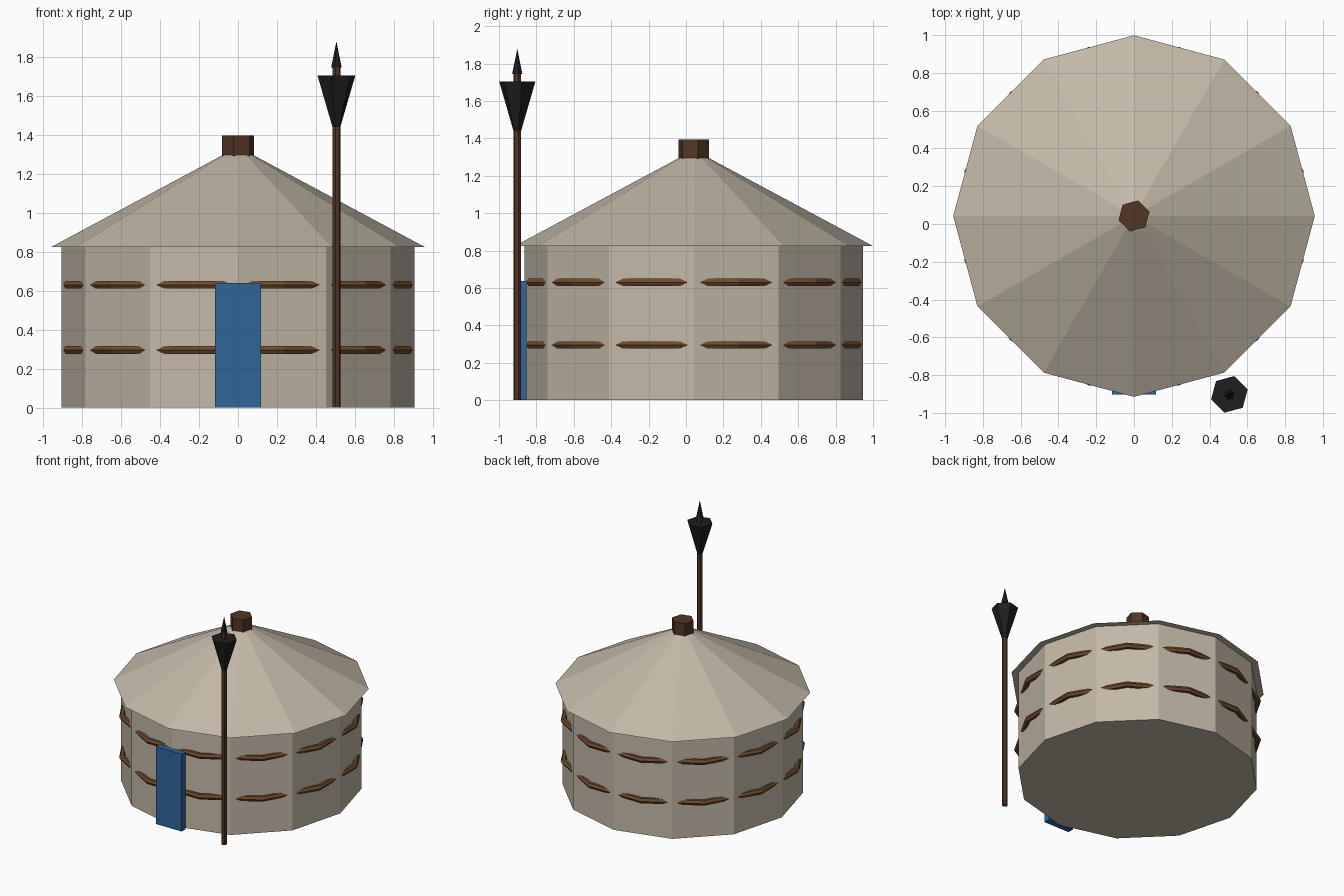
import bpy
from math import radians

cube = bpy.data.objects.get("Cube")
if cube:
    bpy.data.objects.remove(cube, do_unlink=True)


def material(name, color):
    m = bpy.data.materials.new(name)
    m.use_nodes = True
    m.diffuse_color = (*color, 1)
    m.node_tree.nodes["Principled BSDF"].inputs["Base Color"].default_value = (*color, 1)
    return m


canvas = material("canvas", (0.54, 0.48, 0.39))
rope = material("rope brown", (0.15, 0.068, 0.026))
wood = material("dark wood", (0.085, 0.036, 0.018))
iron = material("black iron", (0.013, 0.013, 0.013))
blue = material("door blue", (0.03, 0.13, 0.31))


def finish(name, mat):
    obj = bpy.context.object
    obj.name = name
    obj.data.materials.append(mat)
    return obj


def frustum(name, mat, sides, r_low, r_high, z_low, z_high, x, y, turn=0):
    """Flat-sided upright cone or prism between two heights."""
    bpy.ops.mesh.primitive_cone_add(
        vertices=sides, radius1=r_low, radius2=r_high, depth=z_high - z_low,
        location=(x, y, (z_low + z_high) / 2), rotation=(0, 0, radians(turn)))
    return finish(name, mat)


HUT_Y = 0.042
TORCH = (0.505, -0.902)

# Tent body: twelve-sided wall, overhanging roof, hexagonal smoke vent
frustum("wall", canvas, 12, 0.905, 0.905, 0, 0.825, 0, HUT_Y)
frustum("roof", canvas, 12, 0.957, 0.08, 0.825, 1.295, 0, HUT_Y)
frustum("smoke_vent", wood, 6, 0.085, 0.085, 1.27, 1.395, 0, HUT_Y, -15)

# Bands: corners sit at the middle of each wall face, so the wall corners hide the rest
for name, z in (("lower_band", 0.295), ("upper_band", 0.63)):
    bpy.ops.mesh.primitive_torus_add(
        major_segments=12, minor_segments=6, major_radius=0.905, minor_radius=0.023,
        location=(0, HUT_Y, z), rotation=(0, 0, radians(15)))
    finish(name, rope)

# Door slab
bpy.ops.mesh.primitive_cube_add(size=1, location=(0, -0.877, 0.319))
door = finish("door", blue)
door.scale = (0.234, 0.05, 0.638)

# Standing torch: pole, flared basket and spike
frustum("torch_pole", wood, 6, 0.021, 0.021, 0, 1.75, *TORCH, -15)
frustum("torch_basket", iron, 6, 0.021, 0.1, 1.44, 1.703, *TORCH, -15)
frustum("torch_spike", iron, 6, 0.028, 0, 1.745, 1.88, *TORCH, -15)
